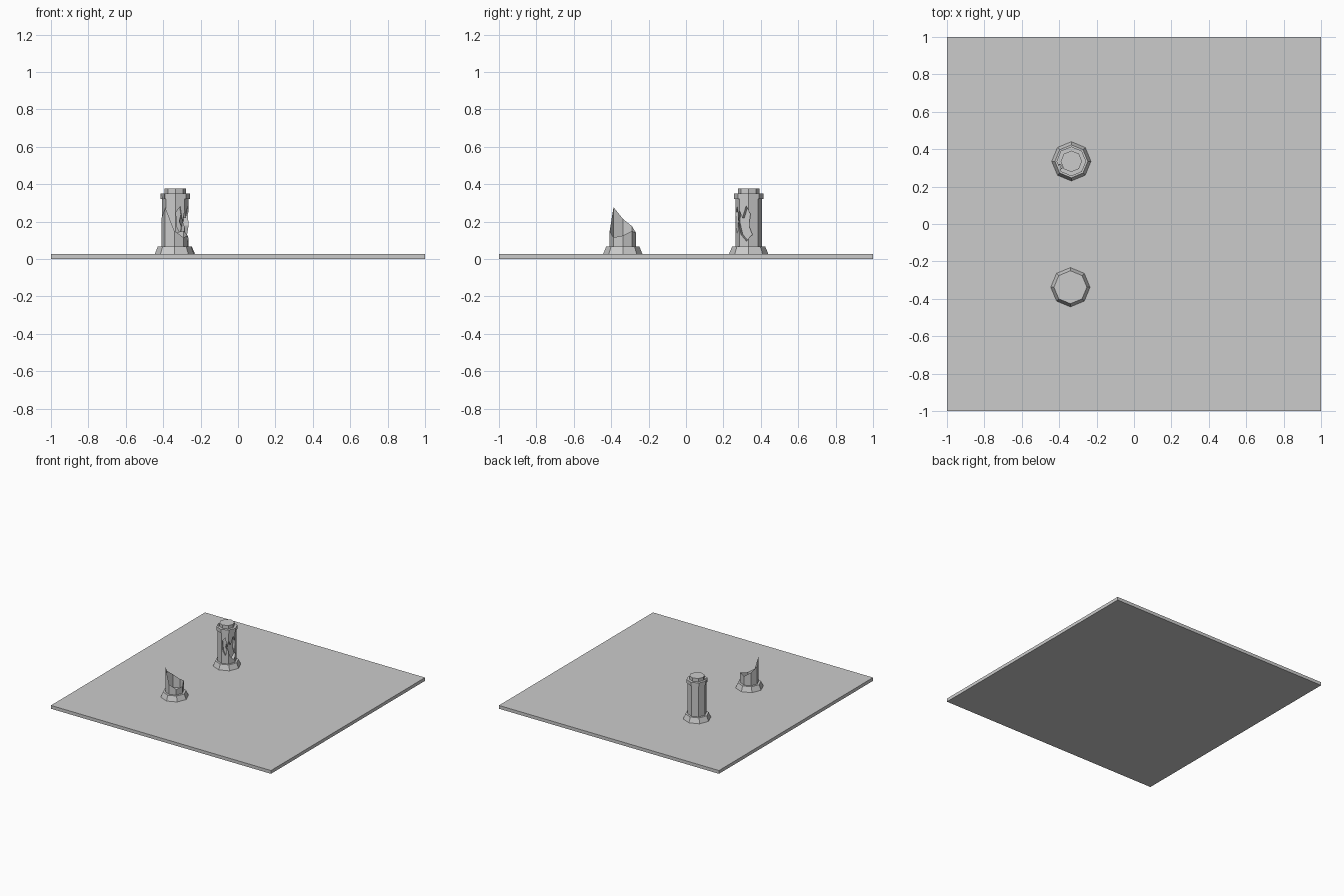
import bpy, bmesh
from math import cos, sin, pi, radians
from mathutils import Vector

if "Cube" in bpy.data.objects:
    bpy.data.objects.remove(bpy.data.objects["Cube"])


def make_object(name, bm):
    bmesh.ops.recalc_face_normals(bm, faces=bm.faces)
    mesh = bpy.data.meshes.new(name)
    bm.to_mesh(mesh)
    bm.free()
    ob = bpy.data.objects.new(name, mesh)
    bpy.context.collection.objects.link(ob)
    return ob


def octagon_stack(name, x, y, profile):
    # eight-sided turned solid from (radius, height) pairs
    bm = bmesh.new()
    rings = [[bm.verts.new((x + r * cos(k * pi / 4), y + r * sin(k * pi / 4), z))
              for k in range(8)] for r, z in profile]
    for a, b in zip(rings, rings[1:]):
        for k in range(8):
            j = (k + 1) % 8
            bm.faces.new((a[k], a[j], b[j], b[k]))
    bm.faces.new(rings[0])
    bm.faces.new(rings[-1])
    return make_object(name, bm)


def chip(target, x, y, angle, near, far, outline):
    # cuts a jagged (sideways, height) outline into the target along an angle
    d = Vector((cos(angle), sin(angle), 0))
    s = Vector((-sin(angle), cos(angle), 0))
    bm = bmesh.new()
    rings = [[bm.verts.new(Vector((x, y, z)) + d * r + s * t) for t, z in outline]
             for r in (near, far)]
    n = len(outline)
    for k in range(n):
        j = (k + 1) % n
        bm.faces.new((rings[0][k], rings[0][j], rings[1][j], rings[1][k]))
    for ring in rings:
        bm.faces.new(ring)
    cutter = make_object("chip_cutter", bm)
    cutter.hide_render = True
    cutter.hide_set(True)
    mod = target.modifiers.new("chip", 'BOOLEAN')
    mod.operation = 'DIFFERENCE'
    mod.solver = 'EXACT'
    mod.object = cutter


# Floor slab
bm = bmesh.new()
bmesh.ops.create_cube(bm, size=1)
for v in bm.verts:
    v.co = (v.co.x * 2, v.co.y * 2, (v.co.z + 0.5) * 0.027)
make_object("floor_slab", bm)

# Tall pillar
px, py = -0.335, 0.335
octagon_stack("pillar_base", px, py, [(0.105, 0.027), (0.088, 0.068)])
shaft = octagon_stack("pillar_shaft", px, py, [(0.071, 0.066), (0.071, 0.322)])
collar = octagon_stack("pillar_collar", px, py, [(0.079, 0.32), (0.079, 0.35)])
octagon_stack("pillar_top", px, py, [(0.057, 0.345), (0.057, 0.377)])

# Broken patches in the shaft and collar
chip(shaft, px, py, radians(-20), 0.035, 0.12,
     [(-0.038, 0.2), (-0.03, 0.26), (-0.012, 0.22), (0.01, 0.285), (0.032, 0.24),
      (0.025, 0.18), (0.04, 0.13), (0.012, 0.095), (-0.02, 0.13)])
chip(shaft, px, py, radians(-75), 0.052, 0.12,
     [(-0.015, 0.25), (0.01, 0.28), (0.022, 0.2), (0.012, 0.13), (-0.008, 0.17)])
chip(collar, px, py, radians(205), 0.058, 0.12,
     [(-0.008, 0.30), (0.01, 0.30), (0.014, 0.37), (-0.012, 0.37)])

# Broken stump: base and a hollow shell with a ragged rim
sx, sy = -0.34, -0.338
octagon_stack("stump_base", sx, sy, [(0.105, 0.027), (0.088, 0.068)])
heights = [0.125, 0.15, 0.14, 0.175, 0.215, 0.277, 0.15, 0.115]
bm = bmesh.new()
pts = [(sx + 0.07 * cos(k * pi / 4), sy + 0.07 * sin(k * pi / 4)) for k in range(8)]
low = [bm.verts.new((*p, 0.066)) for p in pts]
high = [bm.verts.new((*p, h)) for p, h in zip(pts, heights)]
for k in range(8):
    j = (k + 1) % 8
    bm.faces.new((low[k], low[j], high[j], high[k]))
make_object("stump_shell", bm)
